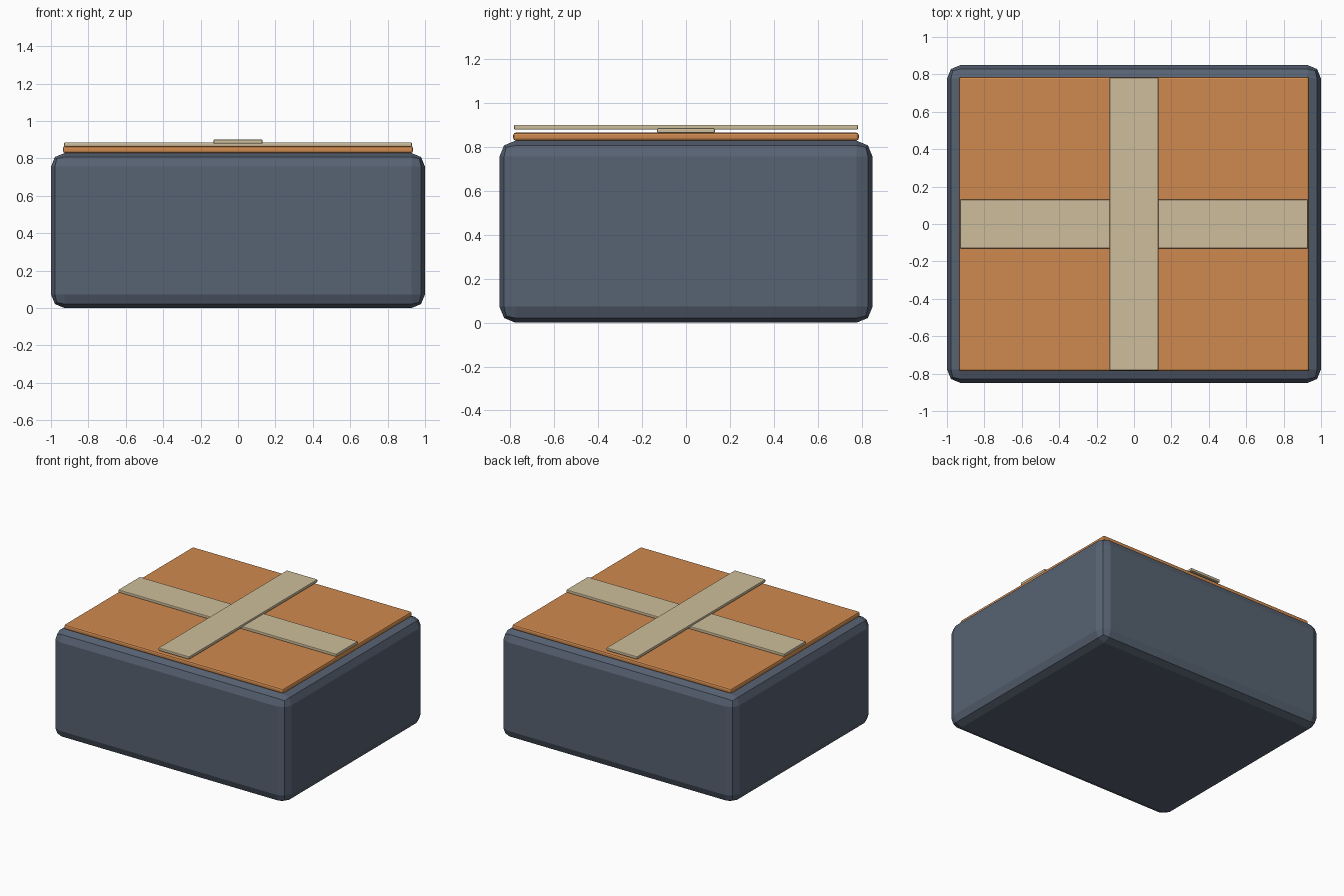
import bpy
import bmesh

if "Cube" in bpy.data.objects:
    bpy.data.objects.remove(bpy.data.objects["Cube"])


def make_material(name, color):
    mat = bpy.data.materials.new(name)
    mat.diffuse_color = (*color, 1.0)
    mat.use_nodes = True
    mat.node_tree.nodes["Principled BSDF"].inputs["Base Color"].default_value = mat.diffuse_color
    return mat


def beveled_box(name, half_x, half_y, z0, z1, bevel, segments, mat):
    """Axis-aligned box spanning z0..z1 with rounded edges."""
    bm = bmesh.new()
    bmesh.ops.create_cube(bm, size=2)
    for v in bm.verts:
        v.co.x *= half_x
        v.co.y *= half_y
        v.co.z = z1 if v.co.z > 0 else z0
    bmesh.ops.bevel(bm, geom=bm.edges[:], offset=bevel, segments=segments,
                    profile=0.5, affect='EDGES')
    mesh = bpy.data.meshes.new(name)
    bm.to_mesh(mesh)
    bm.free()
    mesh.materials.append(mat)
    obj = bpy.data.objects.new(name, mesh)
    bpy.context.collection.objects.link(obj)
    return obj


slate = make_material("slate_blue", (0.095, 0.122, 0.168))
orange = make_material("orange", (0.625, 0.255, 0.077))
tan = make_material("tan", (0.61, 0.51, 0.325))

# Main block with wide two-step rounded edges
beveled_box("base_block", 1.0, 0.85, 0.0, 0.829, 0.073, 2, slate)

# Thin panel resting on the block
beveled_box("top_panel", 0.936, 0.787, 0.829, 0.866, 0.012, 2, orange)

# Crossed straps, the lengthwise one raised over the other
beveled_box("cross_strap", 0.93, 0.131, 0.864, 0.886, 0.005, 2, tan)
beveled_box("long_strap", 0.131, 0.783, 0.879, 0.901, 0.005, 2, tan)
